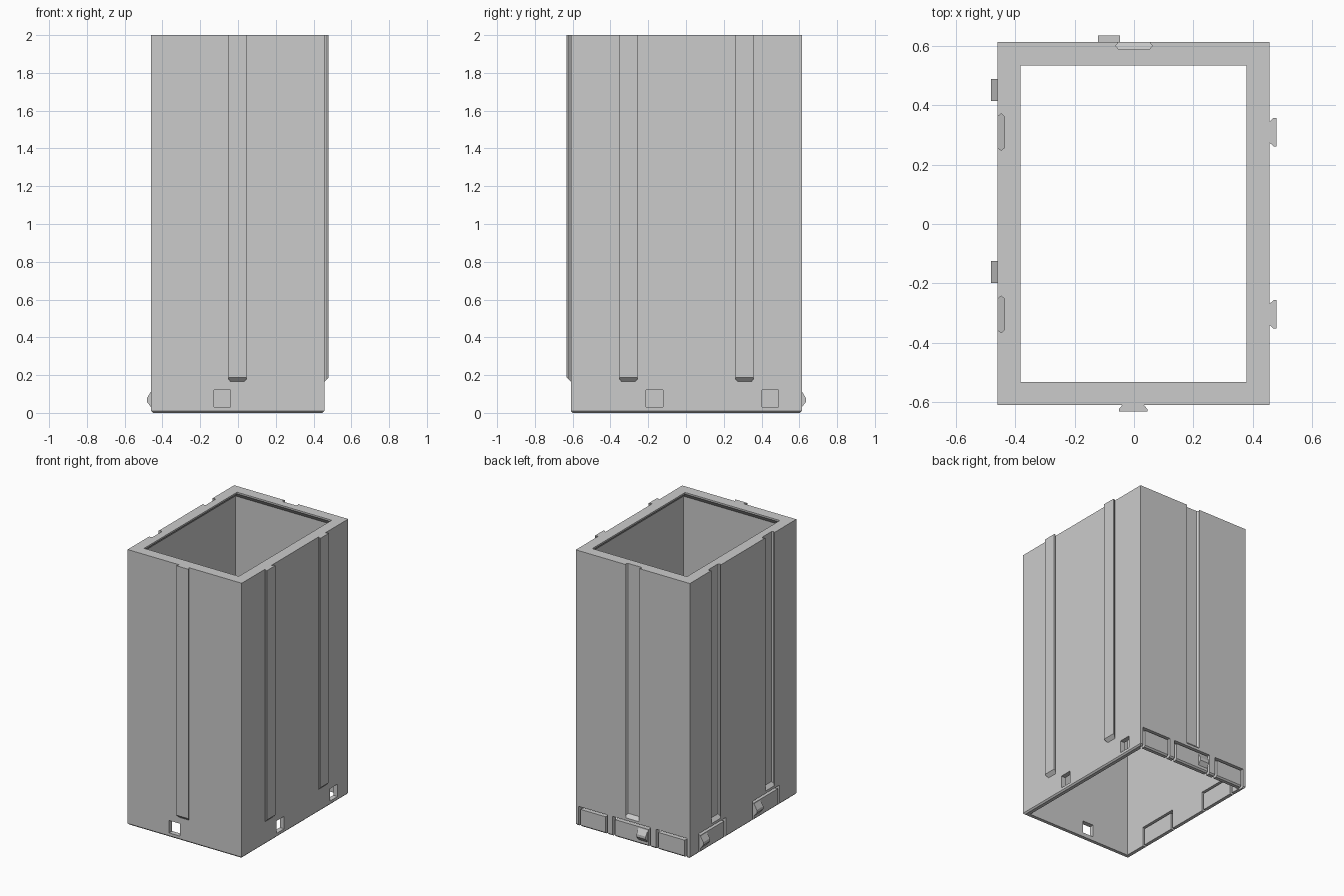
import bpy
import bmesh
from mathutils import Vector

cube = bpy.data.objects.get("Cube")
if cube:
    bpy.data.objects.remove(cube, do_unlink=True)

X0, X1, Y0, Y1, HEIGHT = -0.46, 0.457, -0.61, 0.613, 2.0
WALL, LIP, CHAMFER = 0.035, 0.078, 0.01

grey = bpy.data.materials.new("plain_grey")
grey.use_nodes = True
grey.diffuse_color = (0.6, 0.6, 0.6, 1)
grey.node_tree.nodes["Principled BSDF"].inputs["Base Color"].default_value = grey.diffuse_color

# Each side: a point on the wall plane, its along direction, its outward direction
SIDES = {
    "front": (Vector((0, Y0, 0)), Vector((1, 0, 0)), Vector((0, -1, 0))),
    "back": (Vector((0, Y1, 0)), Vector((1, 0, 0)), Vector((0, 1, 0))),
    "left": (Vector((X1, 0, 0)), Vector((0, 1, 0)), Vector((1, 0, 0))),
    "right": (Vector((X0, 0, 0)), Vector((0, 1, 0)), Vector((-1, 0, 0))),
}


def place(side, u, d, z):
    origin, along, out = SIDES[side]
    return origin + along * u + out * d + Vector((0, 0, z))


def loft(bm, rings, closed=False):
    """Join matching rings with quads, capping the ends unless closed."""
    loops = [[bm.verts.new(p) for p in ring] for ring in rings]
    n = len(loops[0])
    pairs = list(zip(loops, loops[1:]))
    if closed:
        pairs.append((loops[-1], loops[0]))
    else:
        bm.faces.new(loops[0])
        bm.faces.new(loops[-1])
    for a, b in pairs:
        for i in range(n):
            j = (i + 1) % n
            bm.faces.new((a[i], a[j], b[j], b[i]))


def finish(bm, name):
    bmesh.ops.recalc_face_normals(bm, faces=bm.faces)
    mesh = bpy.data.meshes.new(name)
    bm.to_mesh(mesh)
    bm.free()
    mesh.materials.append(grey)
    obj = bpy.data.objects.new(name, mesh)
    bpy.context.scene.collection.objects.link(obj)
    return obj


def upright(bm, side, centre, section, z_base, slope):
    """Vertical bar of the given section, with a sloping lower end."""
    top = HEIGHT if slope > 0 else HEIGHT + 0.05
    loft(bm, [[place(side, centre + u, d, z_base + slope * d) for u, d in section],
              [place(side, centre + u, d, top) for u, d in section]])


def across(bm, side, profile, u0, u1):
    """Profile of (outward, height) points swept along a wall."""
    loft(bm, [[place(side, u, d, z) for d, z in profile] for u in (u0, u1)])


def mirrored(half):
    return half + [(-u, d) for u, d in reversed(half)]


# Open tube: bevelled foot, thick top lip on a sloped support
def ring(inset, z):
    a, b, c, d = X0 + inset, X1 - inset, Y0 + inset, Y1 - inset
    return [(a, c, z), (b, c, z), (b, d, z), (a, d, z)]


bm = bmesh.new()
loft(bm, [ring(CHAMFER, 0), ring(0, CHAMFER), ring(0, HEIGHT),
          ring(LIP, HEIGHT), ring(LIP, HEIGHT - 0.012),
          ring(WALL, HEIGHT - 0.012 - LIP + WALL), ring(WALL, 0)], closed=True)
body = finish(bm, "box_body")

# Cutters: grooves, latch windows and slots around the flexible tabs
cut = bmesh.new()
groove = mirrored([(0.052, 0.01), (0.052, 0), (0.062, -0.012), (0.052, -0.024)])
for side, centre in (("back", 0), ("right", 0.31), ("right", -0.305)):
    upright(cut, side, centre, groove, 0.16, -1)

window = [(0.05, 0.03), (0.05, 0.12), (-0.06, 0.12), (-0.06, 0.03)]
for side, u in (("front", -0.083), ("left", 0.447), ("left", -0.167)):
    across(cut, side, window, u - 0.044, u + 0.044)

SLOT, SLOT_TOP = 0.018, 0.142
for side, u0, u1 in (("back", 0.20, 0.435), ("back", -0.145, 0.16), ("back", -0.437, -0.19),
                     ("right", 0.20, 0.51), ("right", -0.415, -0.105)):
    outline = [(u0, -0.05), (u0, SLOT_TOP), (u1, SLOT_TOP), (u1, -0.05),
               (u1 - SLOT, -0.05), (u1 - SLOT, SLOT_TOP - SLOT),
               (u0 + SLOT, SLOT_TOP - SLOT), (u0 + SLOT, -0.05)]
    loft(cut, [[place(side, u, d, z) for u, z in outline] for d in (0.03, -0.04)])

cutter = finish(cut, "wall_cutter")
cutter.hide_render = True
cutter.hide_viewport = True
cutter.display_type = 'WIRE'
mod = body.modifiers.new("cut_walls", 'BOOLEAN')
mod.operation = 'DIFFERENCE'
mod.solver = 'EXACT'
mod.object = cutter

# Apply the cuts and drop the cutter
bpy.context.view_layer.update()
result = bpy.data.meshes.new_from_object(body.evaluated_get(bpy.context.evaluated_depsgraph_get()))
body.modifiers.clear()
body.data = result
bpy.data.objects.remove(cutter, do_unlink=True)

# Dovetail rails on the front and left walls
rail = mirrored([(0.036, 0), (0.048, 0.014), (0.048, 0.023)])
for name, side, centre in (("front_rail", "front", -0.003),
                           ("left_rail_rear", "left", 0.31),
                           ("left_rail_front", "left", -0.305)):
    bm = bmesh.new()
    upright(bm, side, centre, rail, 0.165, 1)
    finish(bm, name)

# Wedge latches on the flexible tabs
latch = [(0, 0.03), (0.022, 0.058), (0.022, 0.078), (0, 0.115)]
for name, side, u in (("back_latch", "back", -0.084),
                      ("right_latch_rear", "right", 0.452),
                      ("right_latch_front", "right", -0.162)):
    bm = bmesh.new()
    across(bm, side, latch, u - 0.037, u + 0.037)
    finish(bm, name)
